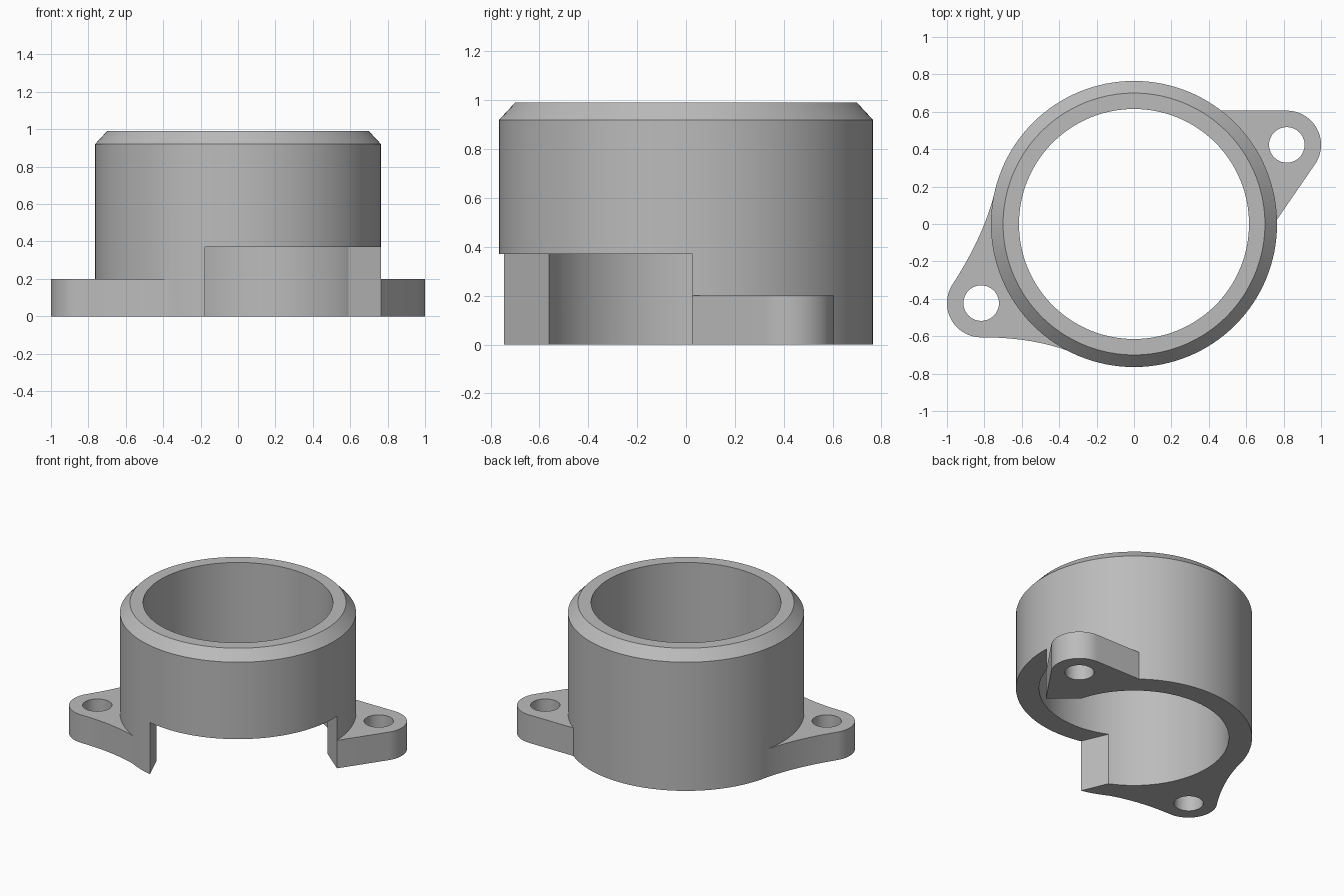
import bpy
import bmesh
from math import cos, sin, radians, tau
from mathutils import Vector

old = bpy.data.objects.get("Cube")
if old:
    bpy.data.objects.remove(old, do_unlink=True)

OUTER, BORE, TOP = 0.765, 0.615, 0.99
FLANGE_TOP, NOTCH_TOP = 0.2, 0.37
LOBE_C, LOBE_R, HOLE_R = Vector((0.817, 0.423)), 0.183, 0.095

grey = bpy.data.materials.new("plain grey")
grey.use_nodes = True
grey.diffuse_color = (0.5, 0.5, 0.5, 1)
grey.node_tree.nodes["Principled BSDF"].inputs["Base Color"].default_value = (0.5, 0.5, 0.5, 1)


def arc(center, radius, start, end, steps=24):
    angles = [radians(start + (end - start) * i / steps) for i in range(steps + 1)]
    return [(center[0] + radius * cos(a), center[1] + radius * sin(a)) for a in angles]


def bezier(a, b, c, steps=16):
    a, b, c = Vector(a), Vector(b), Vector(c)
    ts = [i / steps for i in range(steps + 1)]
    return [tuple(a * (1 - t) ** 2 + b * 2 * t * (1 - t) + c * t * t) for t in ts]


def circle(center, radius, steps):
    return arc(center, radius, 0, 360, steps)[:-1]


def loft(name, sections):
    """Closed solid through outlines given as (points, height)."""
    bm = bmesh.new()
    rings = [[bm.verts.new((x, y, z)) for x, y in pts] for pts, z in sections]
    bm.faces.new(rings[0])
    bm.faces.new(rings[-1])
    for low, high in zip(rings, rings[1:]):
        for i in range(len(low)):
            j = (i + 1) % len(low)
            bm.faces.new((low[i], low[j], high[j], high[i]))
    bmesh.ops.recalc_face_normals(bm, faces=bm.faces)
    mesh = bpy.data.meshes.new(name)
    bm.to_mesh(mesh)
    bm.free()
    mesh.materials.append(grey)
    obj = bpy.data.objects.new(name, mesh)
    bpy.context.collection.objects.link(obj)
    return obj


def prism(name, pts, low, high):
    return loft(name, [(pts, low), (pts, high)])


# Round collar with a chamfered top rim
collar = loft("mounting_collar", [
    (circle((0, 0), OUTER, 128), 0),
    (circle((0, 0), OUTER, 128), 0.92),
    (circle((0, 0), 0.70, 128), TOP)])

# Straight-sided ear at the back left
ear_left = prism("left_ear",
                 [(0.69, -0.085)] + arc(LOBE_C, LOBE_R, -33.7, 90) + [(0.4, 0.606), (0.4, 0)],
                 0, FLANGE_TOP)

# Ear at the front right, flowing into the collar with concave sides
lobe = arc(-LOBE_C, LOBE_R, 146.3, 270)
ear_right = prism("right_ear",
                  bezier((-0.745, 0.17), (-0.804, -0.067), lobe[0])[:-1] + lobe
                  + bezier(lobe[-1], (-0.524, -0.605), (-0.31, -0.695))[1:]
                  + [(-0.3, -0.6), (-0.65, 0.17)],
                  0, FLANGE_TOP)

# Bore, screw holes and the notch through the lower wall
bore = prism("bore_cutter", circle((0, 0), BORE, 128), -0.1, TOP + 0.1)
holes = [prism("screw_hole_cutter", circle(s * LOBE_C, HOLE_R, 40), -0.1, 0.3) for s in (1, -1)]
notch = prism("notch_cutter",
              [(-0.333, -0.375), (-0.096, -0.93), (0.95, -0.95), (0.93, -0.11), (0.42, 0.31)],
              -0.1, NOTCH_TOP)

steps = [(ear_left, "UNION"), (ear_right, "UNION")]
steps += [(tool, "DIFFERENCE") for tool in (bore, *holes, notch)]
for tool, operation in steps:
    mod = collar.modifiers.new(tool.name, "BOOLEAN")
    mod.object, mod.operation, mod.solver = tool, operation, "EXACT"

# Bake the cuts, drop the helpers and smooth the curved walls
bpy.ops.object.select_all(action="DESELECT")
collar.select_set(True)
bpy.context.view_layer.objects.active = collar
bpy.ops.object.convert(target="MESH")
for tool, _ in steps:
    bpy.data.objects.remove(tool, do_unlink=True)
bpy.ops.object.shade_smooth_by_angle(angle=radians(25))
